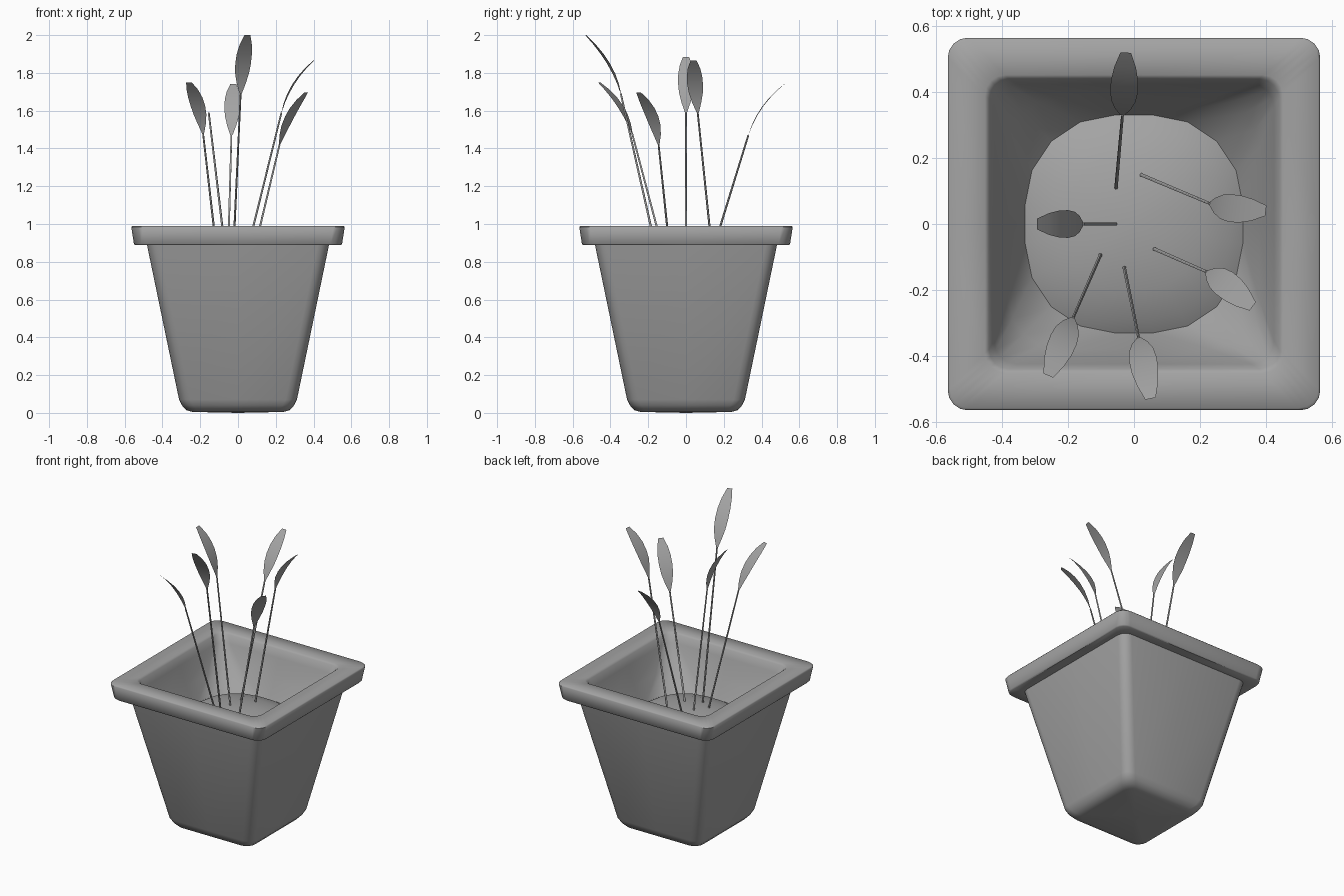
import bpy, bmesh, math
from mathutils import Vector

cube = bpy.data.objects.get("Cube")
if cube:
    bpy.data.objects.remove(cube, do_unlink=True)

grey = bpy.data.materials.new("plain grey")
grey.use_nodes = True
COLOUR = (0.37, 0.37, 0.37, 1)
grey.diffuse_color = COLOUR
grey.node_tree.nodes["Principled BSDF"].inputs["Base Color"].default_value = COLOUR


def finish(name, bm, angle):
    """Turn a bmesh into a named, smooth-shaded object."""
    mesh = bpy.data.meshes.new(name)
    bm.to_mesh(mesh)
    bm.free()
    mesh.materials.append(grey)
    obj = bpy.data.objects.new(name, mesh)
    bpy.context.collection.objects.link(obj)
    bpy.ops.object.select_all(action='DESELECT')
    obj.select_set(True)
    bpy.context.view_layer.objects.active = obj
    bpy.ops.object.shade_smooth_by_angle(angle=math.radians(angle))
    return obj


def square_ring(bm, half, radius, z, steps=4):
    """Rounded square of vertices, with one extra point mid-side."""
    ring = []
    for corner in range(4):
        turn = corner * math.pi / 2
        points = [(half, 0)]
        for i in range(steps + 1):
            a = math.pi / 2 * i / steps
            c = half - radius
            points.append((c + radius * math.cos(a), c + radius * math.sin(a)))
        for x, y in points:
            ring.append(bm.verts.new((x * math.cos(turn) - y * math.sin(turn),
                                      x * math.sin(turn) + y * math.cos(turn), z)))
    return ring


def bridge(bm, a, b):
    n = len(a)
    for i in range(n):
        j = (i + 1) % n
        bm.faces.new((a[i], a[j], b[j], b[i]))


def cap(bm, ring, z):
    tip = bm.verts.new((0, 0, z))
    for i in range(len(ring)):
        bm.faces.new((ring[i], ring[(i + 1) % len(ring)], tip))


def loft(name, sections, cap_start, cap_end, angle):
    bm = bmesh.new()
    rings = [square_ring(bm, *s) for s in sections]
    for a, b in zip(rings, rings[1:]):
        bridge(bm, a, b)
    if cap_start is not None:
        cap(bm, rings[0][::-1], cap_start)
    if cap_end is not None:
        cap(bm, rings[-1], cap_end)
    return finish(name, bm, angle)


# Pot: outside wall, overhanging rim, then the cavity funnelling to the soil
loft("pot", [
    (0.24, 0.05, 0.005), (0.275, 0.06, 0.015), (0.297, 0.06, 0.04), (0.312, 0.06, 0.07),
    (0.482, 0.06, 0.89),
    (0.545, 0.06, 0.888), (0.551, 0.06, 0.895),
    (0.565, 0.06, 0.983), (0.559, 0.06, 0.99),
    (0.452, 0.06, 0.99), (0.44, 0.06, 0.98), (0.425, 0.07, 0.93),
    (0.38, 0.15, 0.80), (0.33, 0.27, 0.69),
], 0.0, None, 50)

# Soil: low dome filling the cavity
loft("soil", [
    (0.33, 0.27, 0.69), (0.29, 0.24, 0.715), (0.2, 0.17, 0.745), (0.1, 0.085, 0.762),
], None, 0.767, 60)


def stem(name, base, top, radius=0.006, sides=6):
    bm = bmesh.new()
    axis = top - base
    bmesh.ops.create_cone(bm, cap_ends=True, segments=sides, radius1=radius,
                          radius2=radius * 0.8, depth=axis.length)
    spin = axis.to_track_quat('Z', 'Y').to_matrix().to_4x4()
    bmesh.ops.transform(bm, matrix=spin, verts=bm.verts)
    bmesh.ops.translate(bm, vec=(base + top) / 2, verts=bm.verts)
    finish(name, bm, 60)


def leaf(name, base, start, tip):
    """Flat blade that leaves along the stem and curls outward."""
    control = start + (start - base).normalized() * 0.165
    out = tip - start
    side = Vector((-out.y, out.x, 0)).normalized()
    widths = (0.006, 0.024, 0.037, 0.042, 0.041, 0.033, 0.016)
    bm = bmesh.new()
    rows = []
    for i, w in enumerate(widths):
        t = i / (len(widths) - 1)
        p = start * (1 - t) ** 2 + control * 2 * t * (1 - t) + tip * t * t
        rows.append((bm.verts.new(p - side * w), bm.verts.new(p + side * w)))
    for a, b in zip(rows, rows[1:]):
        bm.faces.new((a[0], a[1], b[1], b[0]))
    finish(name, bm, 60)


# Plants: stem foot, leaf start, leaf tip
plants = {
    "front": ((-0.03, -0.13, 0.74), (0.014, -0.345, 1.69), (0.05, -0.53, 2.0)),
    "front_right": ((-0.1, -0.09, 0.74), (-0.185, -0.285, 1.48), (-0.26, -0.46, 1.75)),
    "right": ((-0.055, 0, 0.75), (-0.155, 0, 1.59), (-0.295, 0, 1.885)),
    "back": ((-0.055, 0.105, 0.74), (-0.035, 0.33, 1.47), (-0.025, 0.52, 1.74)),
    "back_left": ((0.02, 0.15, 0.74), (0.23, 0.062, 1.59), (0.4, 0.04, 1.865)),
    "front_left": ((0.06, -0.075, 0.75), (0.22, -0.145, 1.42), (0.36, -0.25, 1.695)),
}
for place, points in plants.items():
    base, start, tip = map(Vector, points)
    stem(place + "_stem", base, start)
    leaf(place + "_leaf", base, start, tip)
